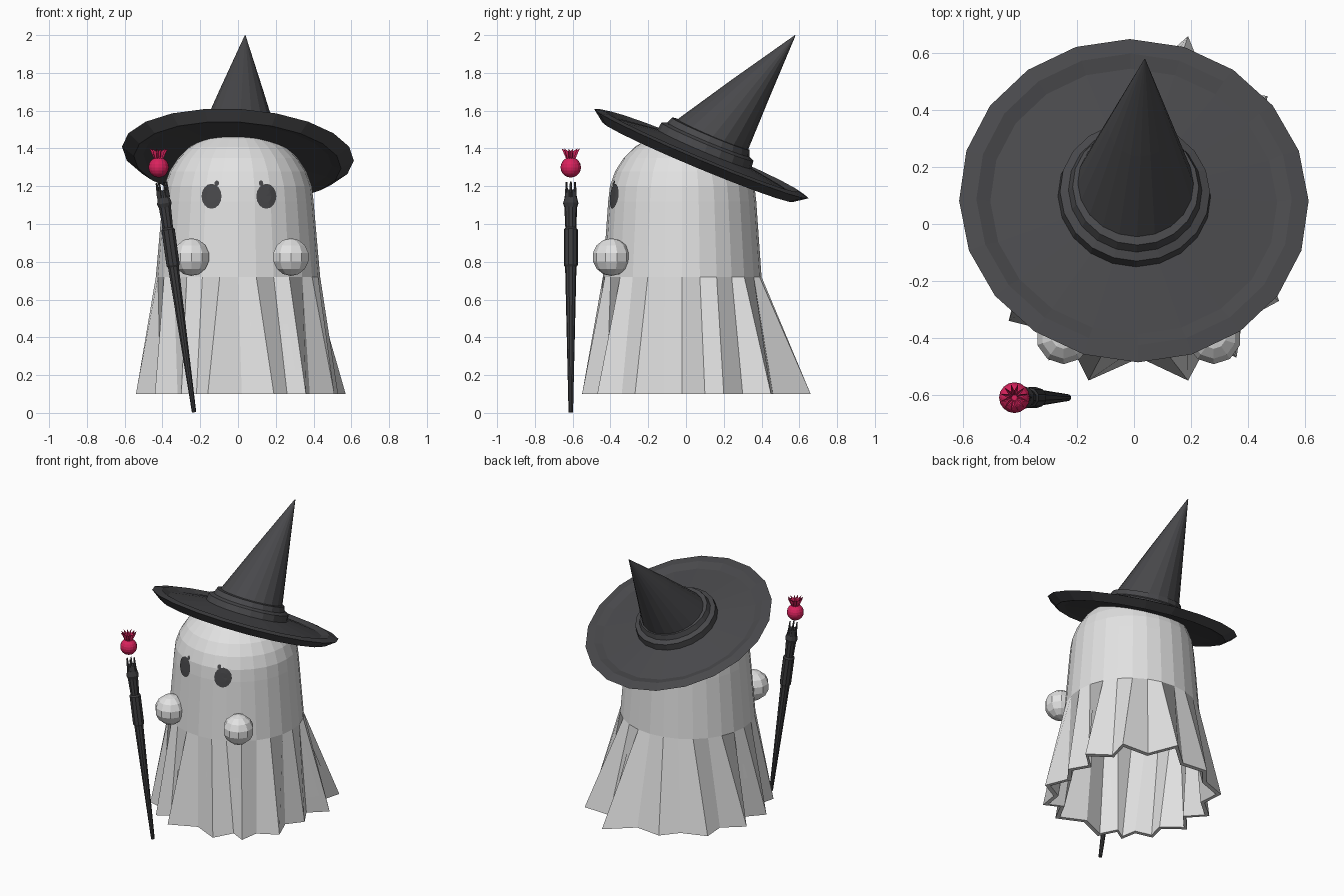
import bpy, bmesh, math
from mathutils import Vector, Matrix
from mathutils.bvhtree import BVHTree

if "Cube" in bpy.data.objects:
    bpy.data.objects.remove(bpy.data.objects["Cube"])


def material(name, rgb):
    m = bpy.data.materials.new(name)
    m.diffuse_color = (*rgb, 1)
    m.use_nodes = True
    m.node_tree.nodes["Principled BSDF"].inputs["Base Color"].default_value = m.diffuse_color
    return m


WHITE = material("sheet white", (0.76, 0.76, 0.76))
DARK = material("charcoal", (0.065, 0.065, 0.07))
WOOD = material("dark wood", (0.045, 0.045, 0.048))
PINK = material("raspberry", (0.70, 0.016, 0.11))


def finish(name, bm, mat, recalc=True):
    if recalc:
        bmesh.ops.recalc_face_normals(bm, faces=bm.faces[:])
    me = bpy.data.meshes.new(name)
    bm.to_mesh(me)
    bm.free()
    me.materials.append(mat)
    ob = bpy.data.objects.new(name, me)
    bpy.context.collection.objects.link(ob)
    return ob


def loft(name, rings, mat, matrix=None):
    """Skin a list of equal-length point rings and cap both ends."""
    bm = bmesh.new()
    vs = [[bm.verts.new(p) for p in r] for r in rings]
    n = len(vs[0])
    for a, b in zip(vs, vs[1:]):
        for i in range(n):
            j = (i + 1) % n
            bm.faces.new((a[i], a[j], b[j], b[i]))
    bm.faces.new(vs[0])
    bm.faces.new(vs[-1])
    if matrix:
        bm.transform(matrix)
    return finish(name, bm, mat)


def ring(n, r, z, cx=0, cy=0, start=-90, ry=None):
    ry = ry or r
    out = []
    for i in range(n):
        a = math.radians(start) + math.tau * i / n
        out.append(Vector((cx + r * math.cos(a), cy + ry * math.sin(a), z)))
    return out


# Sheet body: pleated hem, straight middle, domed head, hollow skirt
HEM = [(.02, -.47), (.19, -.55), (.26, -.42), (.36, -.47), (.38, -.34), (.51, -.27), (.45, -.12),
       (.53, -.02), (.46, .10), (.57, .20), (.43, .30), (.47, .45), (.27, .46), (.19, .66),
       (.02, .51), (-.16, .53), (-.25, .42), (-.42, .36), (-.41, .21), (-.54, .10), (-.44, -.01),
       (-.54, -.12), (-.41, -.22), (-.44, -.34), (-.32, -.37), (-.30, -.48), (-.22, -.43), (-.16, -.55)]
N = len(HEM)
CY = -0.02
rings = [ring(N, .40, .70, 0, CY, ry=.385),
         [Vector((x * .94, y * .94, .10)) for x, y in HEM],
         [Vector((x, y, .10)) for x, y in HEM],
         ring(N, .435, .72, 0, CY, ry=.42)]
for k in range(8):
    a = math.radians(k * 12.5)
    rings.append(ring(N, .40 * math.cos(a), 1.12 + .375 * math.sin(a), 0, CY, ry=.392 * math.cos(a)))
body = loft("sheet_body", rings, WHITE)

# Eyes: thin oval plates projected onto the face, each with a small lash
tree = BVHTree.FromPolygons([v.co for v in body.data.vertices],
                            [p.vertices[:] for p in body.data.polygons])


def face_patch(name, x, z, rx, rz):
    bm = bmesh.new()

    def put(px, pz):
        hit = tree.ray_cast(Vector((px, -2, pz)), Vector((0, 1, 0)))[0]
        return bm.verts.new((px, hit.y - .006, pz))
    n = 16
    mid = put(x, z)
    loops = [[put(x + f * rx * math.cos(math.tau * i / n), z + f * rz * math.sin(math.tau * i / n))
              for i in range(n)] for f in (.5, 1)]
    for i in range(n):
        j = (i + 1) % n
        bm.faces.new((mid, loops[0][i], loops[0][j]))
        bm.faces.new((loops[0][i], loops[1][i], loops[1][j], loops[0][j]))
    finish(name, bm, DARK, recalc=False)


for side, x, lash in (("left", -.14, -.112), ("right", .15, .122)):
    face_patch(side + "_eye", x, 1.147, .053, .066)
    face_patch(side + "_lash", lash, 1.216, .012, .014)


# Hands and orb are low-poly balls
def ball(name, loc, r, u, v, mat):
    bm = bmesh.new()
    bmesh.ops.create_uvsphere(bm, u_segments=u, v_segments=v, radius=r,
                              matrix=Matrix.Translation(loc))
    finish(name, bm, mat)


ball("left_hand", (-.247, -.395, .825), .1, 10, 7, WHITE)
ball("right_hand", (.28, -.395, .825), .1, 10, 7, WHITE)

# Hat: tilted brim with raised rim, band, and a cone leaning back
TILT = (Matrix.Translation((0, .085, 1.38)) @ Matrix.Rotation(math.radians(3.5), 4, 'Y')
        @ Matrix.Rotation(math.radians(-22.6), 4, 'X'))
S = 20
brim = [(.20, -.02), (.50, -.045), (.55, -.056), (.615, -.008), (.555, .004), (.505, -.015), (.27, .02), (.20, .03)]
loft("hat_brim", [ring(S, r, z) for r, z in brim], DARK, TILT)
band = [(.27, .01), (.264, .062), (.235, .075), (.222, .108), (.19, .112)]
loft("hat_band", [ring(S, r, z, 0, .005) for r, z in band], DARK, TILT)
cone = [(.21, .09, .01), (.112, .41, .106), (.002, .762, .217)]
loft("hat_cone", [ring(S, r, z, 0, cy) for r, z, cy in cone], DARK, TILT)

# Staff: slim tapered shaft with grip and head, leaning sideways
LEAN = Matrix.Translation((-.232, -.61, 0)) @ Matrix.Rotation(math.radians(-8.1), 4, 'Y')
staff = [(.012, .003), (.03, .78), (.037, .79), (.037, .98), (.029, .99), (.034, 1.10),
         (.041, 1.12), (.033, 1.15), (.028, 1.19)]
loft("staff", [ring(10, r, z) for r, z in staff], WOOD, LEAN)
for i in range(6):
    a = math.tau * i / 6
    cx, cy = .026 * math.cos(a), .026 * math.sin(a)
    loft("staff_prong", [ring(4, .009, 1.15, cx, cy), ring(4, .005, 1.232, cx, cy)], WOOD, LEAN)

# Orb floating above the staff with a pleated, flared crown
ORB = Vector((-.42, -.61, 1.30))
ball("orb", ORB, .054, 16, 10, PINK)
flare = ring(24, .05, 1.40, ORB.x, ORB.y)
for i in range(0, 24, 2):
    flare[i] = flare[i].lerp(Vector((ORB.x, ORB.y, 1.37)), .5)
loft("orb_crown", [ring(24, .02, 1.335, ORB.x, ORB.y), flare,
                   ring(24, .01, 1.36, ORB.x, ORB.y)], PINK)
